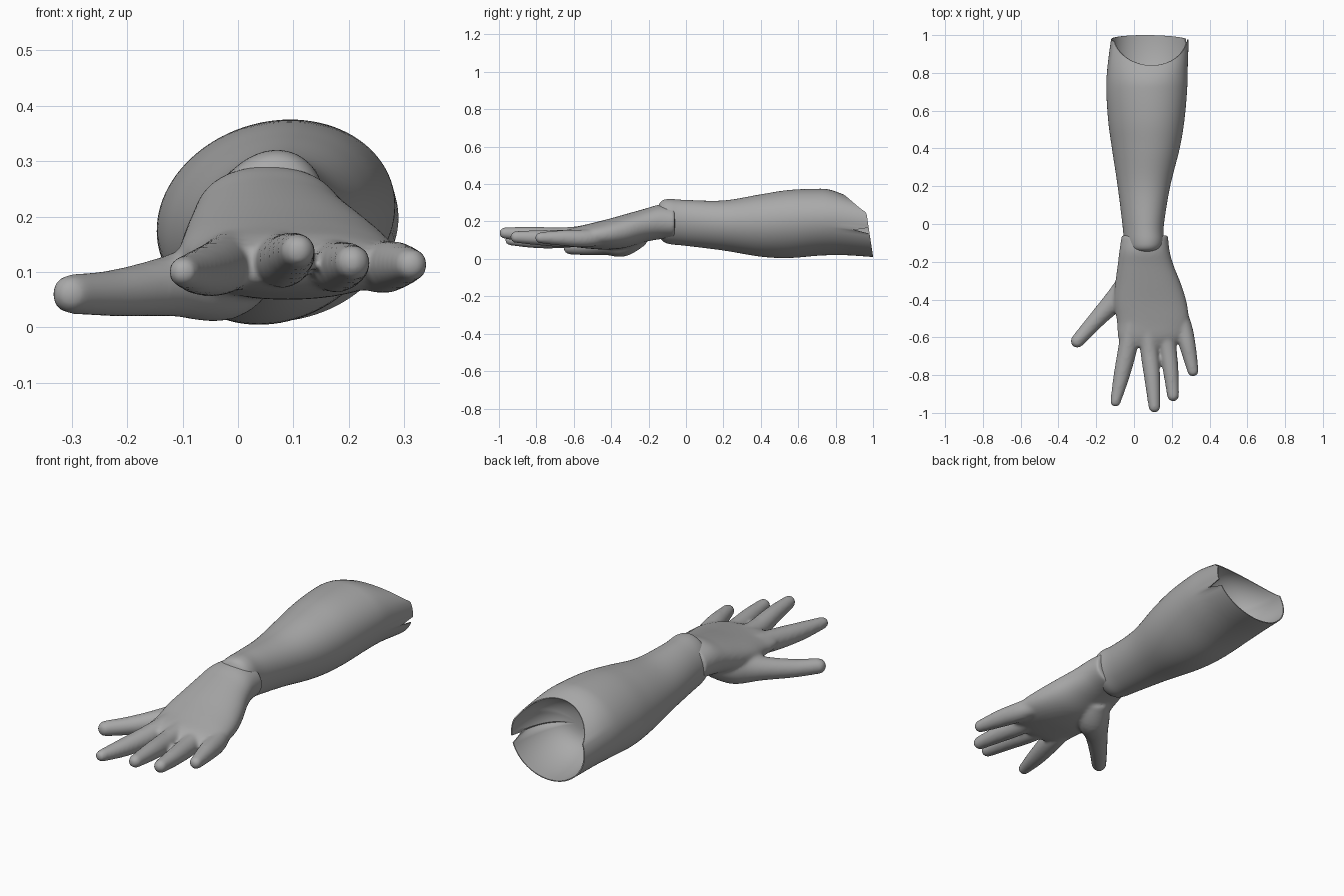
import bpy
import bmesh
import math
from mathutils import Vector

cube = bpy.data.objects.get("Cube")
if cube:
    bpy.data.objects.remove(cube, do_unlink=True)

grey = bpy.data.materials.new("soft_grey")
grey.use_nodes = True
grey.diffuse_color = (0.4, 0.4, 0.4, 1)
grey.node_tree.nodes["Principled BSDF"].inputs["Base Color"].default_value = grey.diffuse_color


def spline(rows, steps):
    """Sample a smooth curve through rows of equal length."""
    out = []
    for i in range(len(rows) - 1):
        p0, p1, p2 = rows[max(i - 1, 0)], rows[i], rows[i + 1]
        p3 = rows[min(i + 2, len(rows) - 1)]
        for k in range(steps):
            t = k / steps
            out.append([
                b + t * (c - a + t * (2 * a - 5 * b + 4 * c - d + t * (3 * (b - c) + d - a))) / 2
                for a, b, c, d in zip(p0, p1, p2, p3)])
    out.append(list(rows[-1]))
    return out


def section(row, count, shear=0.0, power=1.0, scale=1.0):
    """Oval section from (y, left, right, bottom, top)."""
    y, x0, x1, z0, z1 = row
    pts = []
    for i in range(count):
        a = math.tau * i / count
        c, s = math.cos(a), math.sin(a)
        c = math.copysign(abs(c) ** power, c)
        s = math.copysign(abs(s) ** power, s)
        dz = (z1 - z0) / 2 * s * scale
        pts.append(Vector(((x0 + x1) / 2 + (x1 - x0) / 2 * c * scale + shear * dz,
                           y, (z0 + z1) / 2 + dz)))
    return pts


def loft(bm, rings):
    """Skin a stack of rings and close both ends."""
    loops = [[bm.verts.new(p) for p in ring] for ring in rings]
    n = len(loops[0])
    for a, b in zip(loops, loops[1:]):
        for i in range(n):
            j = (i + 1) % n
            bm.faces.new((a[i], a[j], b[j], b[i]))
    bm.faces.new(loops[0][::-1])
    bm.faces.new(loops[-1])


def tube(bm, path, count=24):
    """Tapering digit along (x, y, z, radius) with rounded ends."""
    rows = spline(path, 6)
    pts = [Vector(r[:3]) for r in rows]
    rad = [r[3] for r in rows]
    stations = []
    for i, p in enumerate(pts):
        d = (pts[min(i + 1, len(pts) - 1)] - pts[max(i - 1, 0)]).normalized()
        stations.append((p, d, rad[i]))
    tip, d, r = stations[-1]
    for k in range(1, 6):
        a = math.pi / 2 * k / 5.3
        stations.append((tip + d * r * math.sin(a), d, r * math.cos(a)))
    rings = []
    for p, d, r in stations:
        side = d.cross(Vector((0, 0, 1))).normalized()
        up = side.cross(d)
        rings.append([p + r * (side * math.cos(math.tau * i / count) + up * math.sin(math.tau * i / count))
                      for i in range(count)])
    loft(bm, rings)


def finish(name, bm):
    bmesh.ops.recalc_face_normals(bm, faces=bm.faces)
    mesh = bpy.data.meshes.new(name)
    bm.to_mesh(mesh)
    bm.free()
    mesh.materials.append(grey)
    obj = bpy.data.objects.new(name, mesh)
    bpy.context.scene.collection.objects.link(obj)
    return obj


# Forearm: oval shell with a scooped elbow socket
SIDES = 96
BASE = 0.72
FOREARM = [
    (-0.15, 0.0, 0.11, 0.14, 0.28),
    (-0.13, -0.035, 0.14, 0.1, 0.31),
    (-0.09, -0.05, 0.155, 0.08, 0.32),
    (0.0, -0.06, 0.157, 0.07, 0.315),
    (0.2, -0.085, 0.19, 0.045, 0.312),
    (0.4, -0.115, 0.24, 0.012, 0.345),
    (0.55, -0.135, 0.265, 0.005, 0.368),
    (BASE, -0.145, 0.28, 0.018, 0.375),
    (0.85, -0.138, 0.283, 0.02, 0.368),
    (1.0, -0.12, 0.288, 0.01, 0.345),
]


def rim(i):
    """Rim position: slanted, dipped on top, slit at the outer side."""
    a = math.tau * i / SIDES
    y = 0.975 - 0.025 * math.sin(a)
    off = abs(a - math.radians(95)) / math.radians(70)
    if off < 1:
        y -= 0.11 * math.cos(off * math.pi / 2) ** 0.8
    slit = abs((a + 0.15 + math.pi) % math.tau - math.pi) / 0.08
    return y - 0.1 * max(0, 1 - slit)


rings = []
for row in spline(FOREARM, 6):
    ring = section(row, SIDES, shear=0.15)
    if row[0] > BASE:
        for i, p in enumerate(ring):
            p.y = BASE + (row[0] - BASE) * (rim(i) - BASE) / (1 - BASE)
    rings.append(ring)
for k in range(14):
    t = math.pi / 2 * k / 13.5
    ring = section(FOREARM[-1], SIDES, shear=0.15, scale=0.975 * math.cos(t) ** 0.7)
    for i, p in enumerate(ring):
        p.y = rim(i) + (BASE - rim(i)) * math.sin(t)
    rings.append(ring)
bm = bmesh.new()
loft(bm, rings)
forearm = finish("forearm", bm)
bpy.context.view_layer.objects.active = forearm
forearm.select_set(True)
bpy.ops.object.shade_smooth_by_angle(angle=math.radians(40))

# Hand: palm and digits fused into one soft surface
PALM = [
    (-0.06, -0.065, 0.18, 0.11, 0.285),
    (-0.14, -0.077, 0.188, 0.105, 0.29),
    (-0.22, -0.087, 0.21, 0.09, 0.268),
    (-0.32, -0.1, 0.25, 0.06, 0.24),
    (-0.42, -0.105, 0.28, 0.05, 0.212),
    (-0.52, -0.09, 0.29, 0.055, 0.187),
    (-0.6, -0.085, 0.265, 0.065, 0.168),
    (-0.65, -0.06, 0.2, 0.08, 0.145),
]
DIGITS = {
    "thumb": [(0.03, -0.24, 0.13, 0.06), (-0.03, -0.34, 0.09, 0.078), (-0.12, -0.425, 0.075, 0.056),
              (-0.22, -0.53, 0.062, 0.043), (-0.3, -0.62, 0.06, 0.036)],
    "index": [(0.0, -0.45, 0.135, 0.05), (-0.03, -0.64, 0.11, 0.051),
              (-0.065, -0.8, 0.1, 0.043), (-0.098, -0.94, 0.1, 0.028)],
    "middle": [(0.07, -0.45, 0.14, 0.05), (0.08, -0.65, 0.12, 0.049),
               (0.097, -0.82, 0.13, 0.042), (0.108, -0.968, 0.138, 0.031)],
    "ring": [(0.15, -0.45, 0.13, 0.048), (0.175, -0.63, 0.11, 0.047),
             (0.195, -0.78, 0.113, 0.041), (0.207, -0.908, 0.117, 0.032)],
    "little": [(0.2, -0.4, 0.13, 0.045), (0.255, -0.53, 0.11, 0.048),
               (0.285, -0.65, 0.112, 0.043), (0.312, -0.778, 0.113, 0.03)],
}
bm = bmesh.new()
loft(bm, [section(row, 48, power=0.92) for row in spline(PALM, 5)])
for path in DIGITS.values():
    tube(bm, path)
hand = finish("hand", bm)
fuse = hand.modifiers.new("fuse", "REMESH")
fuse.mode = "VOXEL"
fuse.voxel_size = 0.008
fuse.use_smooth_shade = True
soften = hand.modifiers.new("soften", "SMOOTH")
soften.factor = 0.5
soften.iterations = 10
